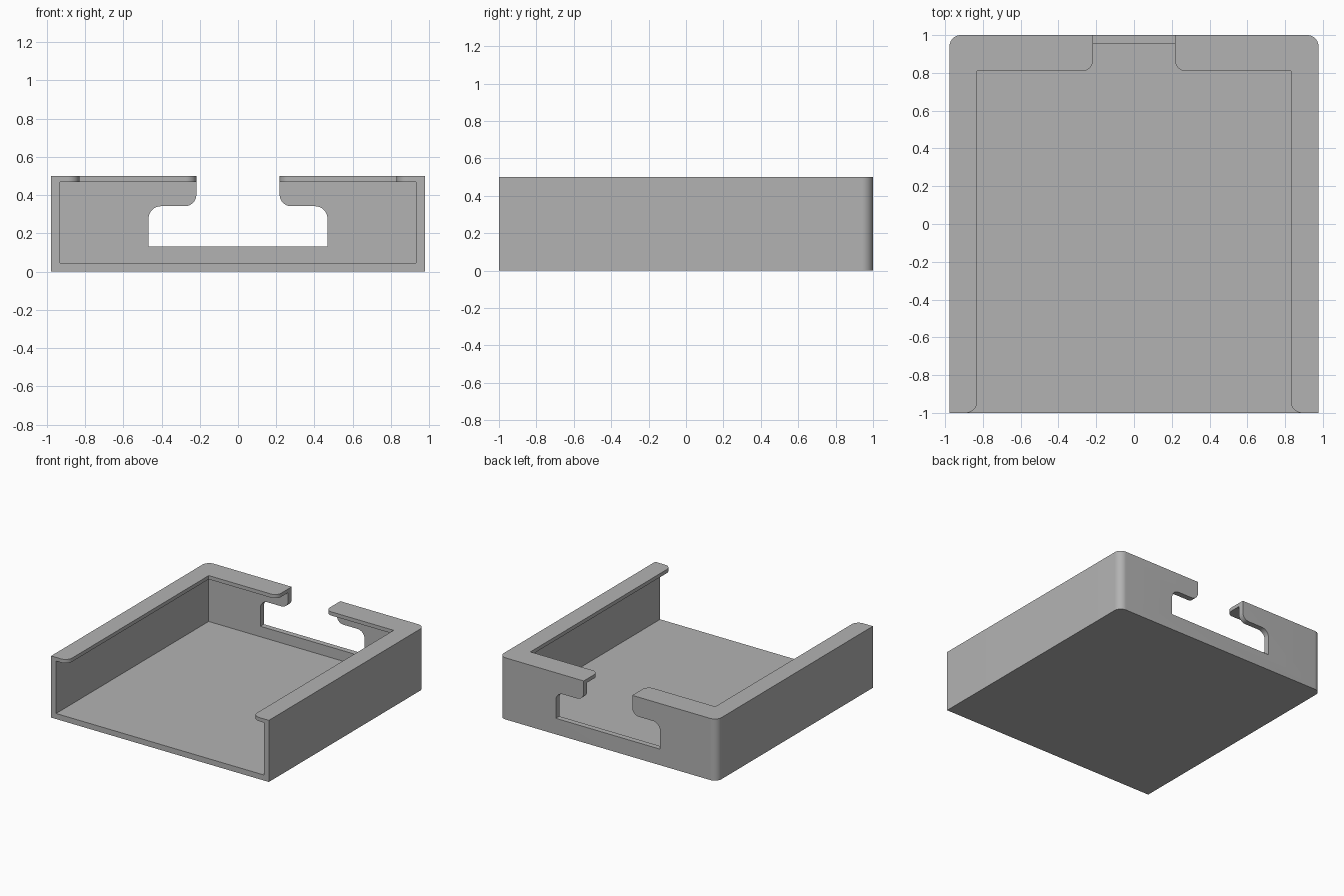
import bpy, bmesh, math
from mathutils import Vector

cube = bpy.data.objects.get("Cube")
if cube:
    bpy.data.objects.remove(cube, do_unlink=True)

W, H = 0.977, 0.5            # half width, height
WALL, FLOOR, LIP = 0.045, 0.045, 0.47
SLOT = 0.218                 # half width of the rear gap

grey = bpy.data.materials.new("mid grey")
grey.use_nodes = True
colour = (0.45, 0.45, 0.45, 1)
grey.diffuse_color = colour
grey.node_tree.nodes["Principled BSDF"].inputs["Base Color"].default_value = colour


def rounded(corners, steps=12):
    """Turn (u, v, radius) right-angle corners into a filleted outline."""
    pts = []
    for i, (u, v, r) in enumerate(corners):
        p = Vector((u, v))
        if r == 0:
            pts.append(p)
            continue
        a = (Vector(corners[i - 1][:2]) - p).normalized() * r
        b = (Vector(corners[(i + 1) % len(corners)][:2]) - p).normalized() * r
        for k in range(steps + 1):
            t = math.pi / 2 * k / steps
            pts.append(p + a * (1 - math.sin(t)) + b * (1 - math.cos(t)))
    return pts


def mirrored(half):
    """Close a right-hand half outline with its left-hand mirror."""
    return half + [(-u, v, r) for u, v, r in reversed(half)]


def extrude(name, half, start, end, upright=False):
    """Extrude an outline along z, or along y when upright."""
    bm = bmesh.new()
    place = (lambda p: (p.x, start, p.y)) if upright else (lambda p: (p.x, p.y, start))
    face = bm.faces.new([bm.verts.new(place(p)) for p in rounded(mirrored(half))])
    move = Vector((0, end - start, 0)) if upright else Vector((0, 0, end - start))
    grown = bmesh.ops.extrude_face_region(bm, geom=[face])["geom"]
    bmesh.ops.translate(bm, vec=move, verts=[g for g in grown if isinstance(g, bmesh.types.BMVert)])
    bmesh.ops.recalc_face_normals(bm, faces=bm.faces)
    mesh = bpy.data.meshes.new(name)
    bm.to_mesh(mesh)
    bm.free()
    mesh.materials.append(grey)
    obj = bpy.data.objects.new(name, mesh)
    bpy.context.collection.objects.link(obj)
    return obj


# Outer block, rounded at the rear corners only
tray = extrude("tray", [(W, -1, 0), (W, 1, 0.06)], 0, H)

# Inside space, open at the front
cavity = extrude("cavity_cutter", [(W - WALL, -1.2, 0), (W - WALL, 1 - WALL, 0)], FLOOR, LIP)

# Opening in the top lip, with rounded lip ends
lip_opening = extrude("lip_cutter", [
    (1.2, -1.2, 0), (1.2, -1, 0), (0.83, -1, 0.06),
    (0.83, 0.81, 0), (SLOT, 0.81, 0.055), (SLOT, 1.2, 0)], LIP - 0.02, 0.7)

# Stepped port through the rear wall
port = extrude("port_cutter", [
    (0.468, 0.13, 0), (0.468, 0.342, 0.065),
    (SLOT, 0.342, 0.06), (SLOT, 0.7, 0)], 0.9, 1.2, upright=True)

bpy.context.view_layer.objects.active = tray
for cutter in (cavity, lip_opening, port):
    cutter.hide_render = True
    mod = tray.modifiers.new(cutter.name, "BOOLEAN")
    mod.operation, mod.solver, mod.object = "DIFFERENCE", "EXACT", cutter
    bpy.ops.object.modifier_apply(modifier=mod.name)
    bpy.data.objects.remove(cutter, do_unlink=True)

bpy.ops.object.select_all(action="DESELECT")
tray.select_set(True)
bpy.ops.object.shade_smooth_by_angle(angle=math.radians(30))
